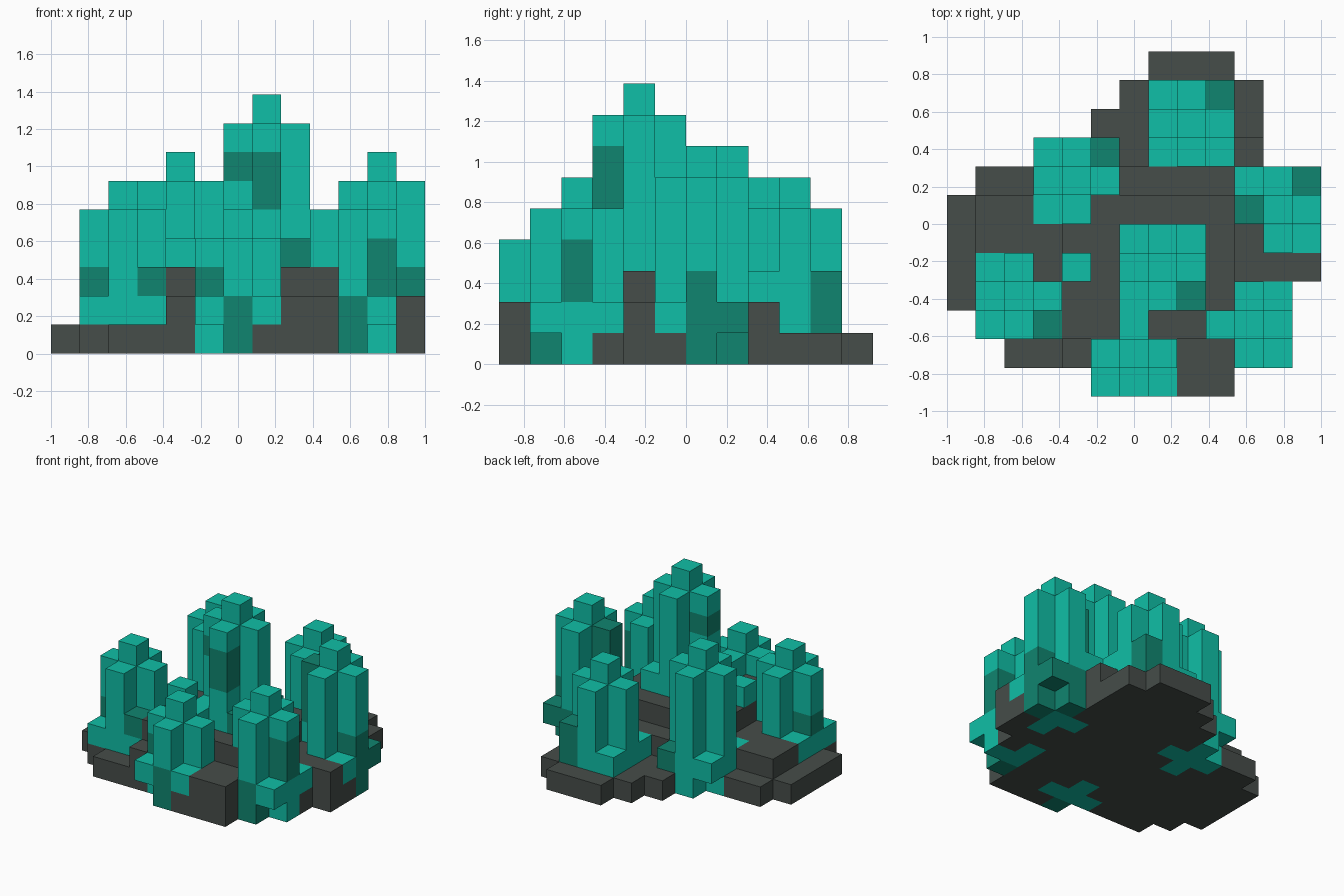
import bpy
import bmesh

cube = bpy.data.objects.get("Cube")
if cube:
    bpy.data.objects.remove(cube, do_unlink=True)

U = 2 / 13          # edge of one block
NX, NY = 13, 12     # blocks across and deep


def make_material(name, rgb):
    m = bpy.data.materials.new(name)
    m.use_nodes = True
    m.diffuse_color = (*rgb, 1)
    bsdf = m.node_tree.nodes["Principled BSDF"]
    bsdf.inputs["Base Color"].default_value = (*rgb, 1)
    bsdf.inputs["Roughness"].default_value = 0.8
    return m


MATS = [make_material("dark_stone", (0.061, 0.074, 0.067)),
        make_material("bright_teal", (0.005, 0.52, 0.385)),
        make_material("deep_teal", (0.005, 0.235, 0.162))]
CODE = {"g": 0, "t": 1, "d": 2}

# Stone base: block heights, one row per depth step from front to back
BASE = ["0000000122000",
        "0011200022000",
        "0111330333000",
        "1111333333010",
        "1112333333222",
        "1222333333201",
        "1221033333000",
        "0110002222200",
        "0000011112200",
        "0000011111100",
        "0000001111100",
        "0000000111000"]

# Crystal clusters: centre column, bottom level, top level,
# arm colours from the bottom up, and corner stubs (dx, dy, level, colours)
CLUSTERS = {
    "back_crystal": ((8, 9), 1, 6, {},
                     [(-1, -1, 1, "t"), (1, -1, 2, "t"), (-1, 1, 1, "t"), (1, 1, 1, "dd")]),
    "back_right_crystal": ((4, 7), 0, 7, {},
                           [(-1, -1, 1, "t"), (-1, 1, 1, "t"), (1, 1, 1, "d")]),
    "left_crystal": ((11, 6), 0, 7,
                     {(1, 0): "dddttt", (0, 1): "ddtttt", (-1, 0): "tttddd"},
                     [(-1, 1, 2, "t"), (1, 1, 1, "d"), (1, -1, 1, "t")]),
    "centre_crystal": ((7, 4), 3, 9,
                       {(0, -1): "ttddt", (-1, 0): "tttdt"},
                       [(-1, -1, 3, "t"), (1, -1, 3, "d"), (-1, 1, 3, "t"), (1, 1, 3, "t")]),
    "front_right_crystal": ((2, 3), 1, 6, {(-1, 0): "tdtt"},
                            [(-1, -1, 1, "t"), (1, -1, 1, "td"), (-1, 1, 1, "t")]),
    "front_left_crystal": ((10, 2), 0, 6,
                           {(0, -1): "ddttt", (1, 0): "ttddt"},
                           [(1, -1, 1, "t"), (1, 1, 1, "t")]),
    "front_crystal": ((6, 1), 0, 5,
                      {(0, -1): "ddtt", (-1, 0): "ttdt"},
                      [(-1, -1, 1, "t"), (1, -1, 1, "t")]),
}
ARMS = [(1, 0), (-1, 0), (0, 1), (0, -1)]


def stack(cells, i, j, level, colours):
    """Pile coloured blocks on one column."""
    for n, c in enumerate(colours):
        cells[(i, j, level + n)] = CODE[c]


parts = {"stone_base": {}}
for j, row in enumerate(BASE):
    for i, h in enumerate(row):
        stack(parts["stone_base"], i, j, 0, "g" * int(h))

for name, ((ci, cj), low, top, arms, stubs) in CLUSTERS.items():
    cells = parts[name] = {}
    stack(cells, ci, cj, low, "t" * (top - low))
    for a in ARMS:
        stack(cells, ci + a[0], cj + a[1], low, arms.get(a, "t" * (top - 1 - low)))
    for dx, dy, level, colours in stubs:
        stack(cells, ci + dx, cj + dy, level, colours)

parts["small_crystal"] = {(4, 4, 3): CODE["t"]}

# The stone takes priority wherever a crystal is rooted in it
stone = parts["stone_base"]
for name, cells in parts.items():
    if name != "stone_base":
        for key in [k for k in cells if k in stone]:
            del cells[key]
filled = set().union(*parts.values())

# Each face direction with its corner offsets, wound outward
SIDES = {(1, 0, 0): [(1, 0, 0), (1, 1, 0), (1, 1, 1), (1, 0, 1)],
         (-1, 0, 0): [(0, 1, 0), (0, 0, 0), (0, 0, 1), (0, 1, 1)],
         (0, 1, 0): [(1, 1, 0), (0, 1, 0), (0, 1, 1), (1, 1, 1)],
         (0, -1, 0): [(0, 0, 0), (1, 0, 0), (1, 0, 1), (0, 0, 1)],
         (0, 0, 1): [(0, 0, 1), (1, 0, 1), (1, 1, 1), (0, 1, 1)],
         (0, 0, -1): [(0, 1, 0), (1, 1, 0), (1, 0, 0), (0, 0, 0)]}


def build(name, cells):
    """Make one object from the exposed sides of its blocks."""
    bm = bmesh.new()
    for (i, j, k), mat in cells.items():
        for (dx, dy, dz), corners in SIDES.items():
            if (i + dx, j + dy, k + dz) in filled:
                continue
            verts = [bm.verts.new(((i + a - NX / 2) * U, (j + b - NY / 2) * U, (k + c) * U))
                     for a, b, c in corners]
            bm.faces.new(verts).material_index = mat
    bmesh.ops.remove_doubles(bm, verts=bm.verts[:], dist=0.001)
    bmesh.ops.dissolve_limit(bm, angle_limit=0.01, verts=bm.verts[:],
                             edges=bm.edges[:], delimit={"MATERIAL"})
    mesh = bpy.data.meshes.new(name)
    bm.to_mesh(mesh)
    bm.free()
    for m in MATS:
        mesh.materials.append(m)
    bpy.context.collection.objects.link(bpy.data.objects.new(name, mesh))


for name, cells in parts.items():
    build(name, cells)
